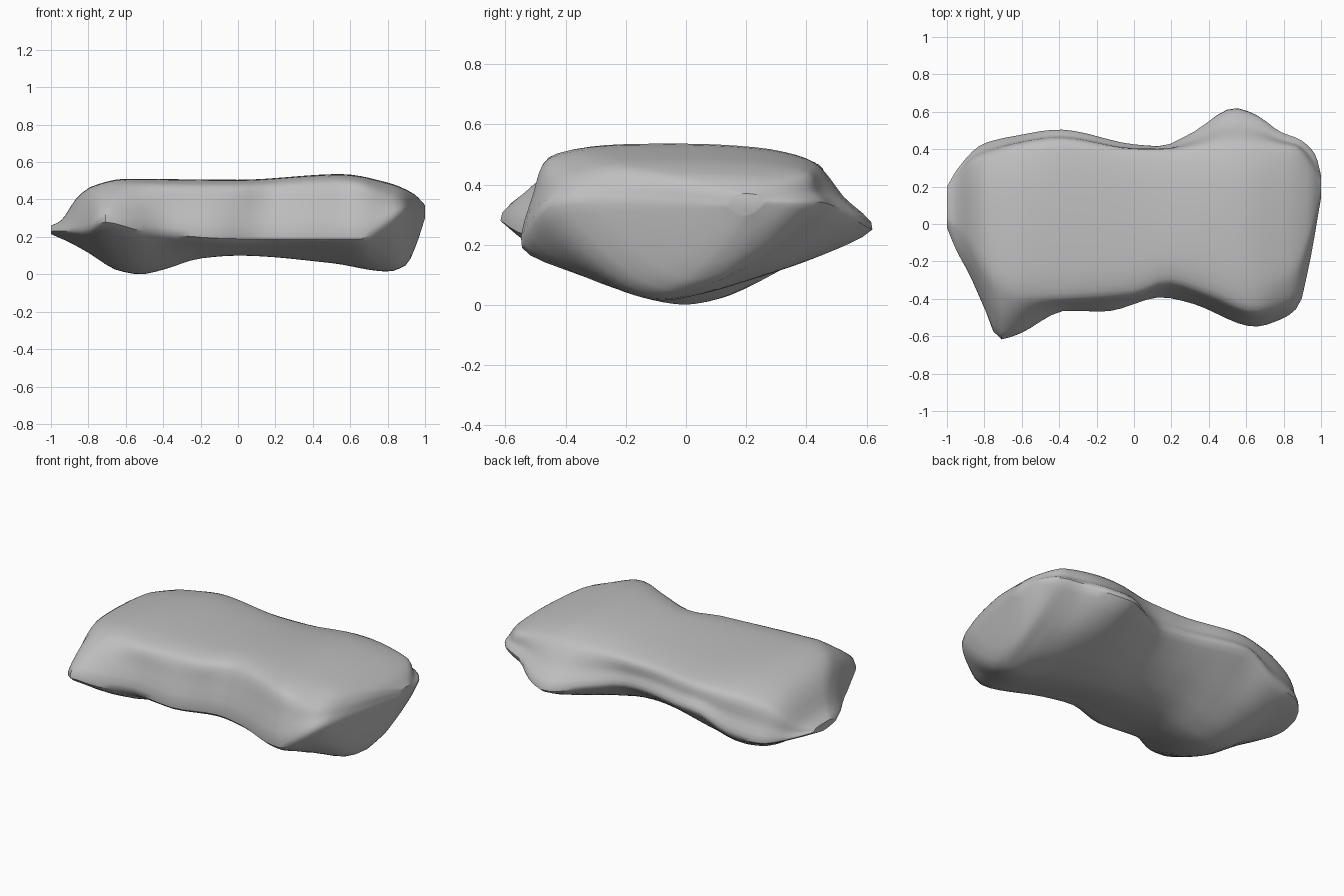
import bpy
import bmesh
import math

SECTIONS = 48
STEPS_PER_SPAN = 4

# Profiles along the length of the stone: (x, value)
front_rim_y = [(-1, -.02), (-.95, -.14), (-.88, -.27), (-.8, -.45), (-.72, -.617),
               (-.62, -.59), (-.36, -.46), (-.16, -.465), (.14, -.39), (.3, -.42),
               (.65, -.545), (.78, -.51), (.88, -.44), (.94, -.2), (1, .14)]
back_rim_y = [(-1, .2), (-.94, .3), (-.8, .43), (-.62, .47), (-.4, .5), (0, .42),
              (.14, .41), (.3, .48), (.54, .62), (.66, .58), (.78, .49), (.9, .44), (.97, .37), (1, .26)]
front_rim_z = [(-1, .23), (-.82, .235), (-.72, .28), (-.5, .23), (0, .19), (.66, .19),
               (.8, .27), (.9, .33), (1, .33)]
back_rim_z = [(-1, .24), (-.8, .21), (-.62, .23), (-.4, .32), (0, .31), (.54, .25), (.8, .31), (1, .34)]
front_shoulder_y = [(-1, .02), (-.9, -.1), (-.75, -.34), (-.6, -.4), (0, -.37), (.18, -.31),
                    (.4, -.37), (.65, -.46), (.84, -.39), (.94, -.14), (1, .16)]
back_shoulder_y = [(-1, .17), (-.85, .34), (-.4, .44), (0, .39), (.2, .39),
                   (.5, .43), (.86, .4), (1, .24)]
front_shoulder_rise = [(-1, .88), (.65, .88), (.86, .72), (1, .72)]
top_z = [(-1, .26), (-.95, .285), (-.86, .41), (-.78, .47), (-.6, .51), (0, .505),
         (.55, .535), (.8, .49), (.94, .43), (1, .37)]
bottom_z = [(-1, .215), (-.9, .17), (-.8, .115), (-.64, .02), (-.52, 0), (-.4, .025),
            (-.2, .085), (0, .1), (.5, .06), (.8, .015), (.9, .05), (.95, .15), (1, .3)]
keel_y = [(-1, .09), (-.5, 0), (.4, 0), (.85, -.08), (1, .2)]


def slope_at(keys, i):
    """Tangent that stays flat at peaks, so a profile never overshoots."""
    if i in (0, len(keys) - 1):
        i = max(i, 1)
        (x0, v0), (x1, v1) = keys[i - 1], keys[i]
        return (v1 - v0) / (x1 - x0)
    (x0, v0), (x1, v1), (x2, v2) = keys[i - 1:i + 2]
    before, after = (v1 - v0) / (x1 - x0), (v2 - v1) / (x2 - x1)
    if before * after <= 0:
        return 0
    return 2 * before * after / (before + after)


def profile(keys, x):
    """Smooth value of a profile at x."""
    i = 0
    while i < len(keys) - 2 and x > keys[i + 1][0]:
        i += 1
    (x0, v0), (x1, v1) = keys[i], keys[i + 1]
    span = x1 - x0
    t = (x - x0) / span
    ease = t * t * (3 - 2 * t)
    bend = t * (1 - t) * ((1 - t) * slope_at(keys, i) - t * slope_at(keys, i + 1))
    return v0 + (v1 - v0) * ease + span * bend


def mix(a, b, t):
    return a + (b - a) * t


def section_corners(x):
    """Guide points of one cross section, from the front rim over the top and back below."""
    yf, yb = profile(front_rim_y, x), profile(back_rim_y, x)
    zf, zb = profile(front_rim_z, x), profile(back_rim_z, x)
    sf, sb = profile(front_shoulder_y, x), profile(back_shoulder_y, x)
    top, low = profile(top_z, x), profile(bottom_z, x)
    keel, rise = profile(keel_y, x), profile(front_shoulder_rise, x)
    mid = mix(yf, yb, .5)
    return [
        (yf, zf),
        (mix(yf, sf, .45), mix(zf, top, rise * .62)),
        (sf, mix(zf, top, rise)),
        (mix(sf, mid, .35), mix(zf, top, mix(rise, 1, .9))),
        (mid, top),
        (mix(sb, mid, .4), mix(top, zb, .06)),
        (sb, mix(top, zb, .22)),
        (mix(sb, yb, .5), mix(top, zb, .62)),
        (yb, zb),
        (mix(yb, keel, .35), mix(zb, low, .54)),
        (mix(yb, keel, .7), mix(zb, low, .88)),
        (keel, low),
        (mix(yf, keel, .7), mix(zf, low, .88)),
        (mix(yf, keel, .35), mix(zf, low, .53)),
    ]


def rounded_loop(corners):
    """Closed, slightly tightened curve through the guide points."""
    loop = []
    count = len(corners)
    for i in range(count):
        a, b, c, d = (corners[(i + k) % count] for k in (-1, 0, 1, 2))
        for step in range(STEPS_PER_SPAN):
            t = step / STEPS_PER_SPAN
            ease = t * t * (3 - 2 * t)
            point = []
            for axis in range(2):
                leave = .4 * (c[axis] - a[axis])
                arrive = .4 * (d[axis] - b[axis])
                bend = t * (1 - t) * ((1 - t) * leave - t * arrive)
                point.append(mix(b[axis], c[axis], ease) + bend)
            loop.append(point)
    return loop


def make_stone(name, material):
    bm = bmesh.new()
    rings = []
    # Sections crowd together towards both ends, where the stone rounds off
    for i in range(SECTIONS + 1):
        x = -math.cos(math.pi * i / SECTIONS)
        loop = rounded_loop(section_corners(x))
        rings.append([bm.verts.new((x, y, z)) for y, z in loop])
    for ring, following in zip(rings, rings[1:]):
        for k in range(len(ring)):
            n = (k + 1) % len(ring)
            bm.faces.new((ring[k], ring[n], following[n], following[k]))
    # Close the two ends
    bm.faces.new(rings[0])
    bm.faces.new(rings[-1])
    bmesh.ops.recalc_face_normals(bm, faces=bm.faces)
    mesh = bpy.data.meshes.new(name)
    bm.to_mesh(mesh)
    bm.free()
    mesh.materials.append(material)
    stone = bpy.data.objects.new(name, mesh)
    bpy.context.collection.objects.link(stone)
    return stone


def make_material(name, colour):
    material = bpy.data.materials.new(name)
    material.use_nodes = True
    material.diffuse_color = colour
    material.node_tree.nodes["Principled BSDF"].inputs["Base Color"].default_value = colour
    return material


default_cube = bpy.data.objects.get("Cube")
if default_cube:
    bpy.data.objects.remove(default_cube)

# The flat stone, smooth with crisp rims
stone = make_stone("flat_stone", make_material("stone grey", (.52, .52, .52, 1)))
bpy.context.view_layer.objects.active = stone
stone.select_set(True)
bpy.ops.object.shade_smooth_by_angle(angle=math.radians(40))
